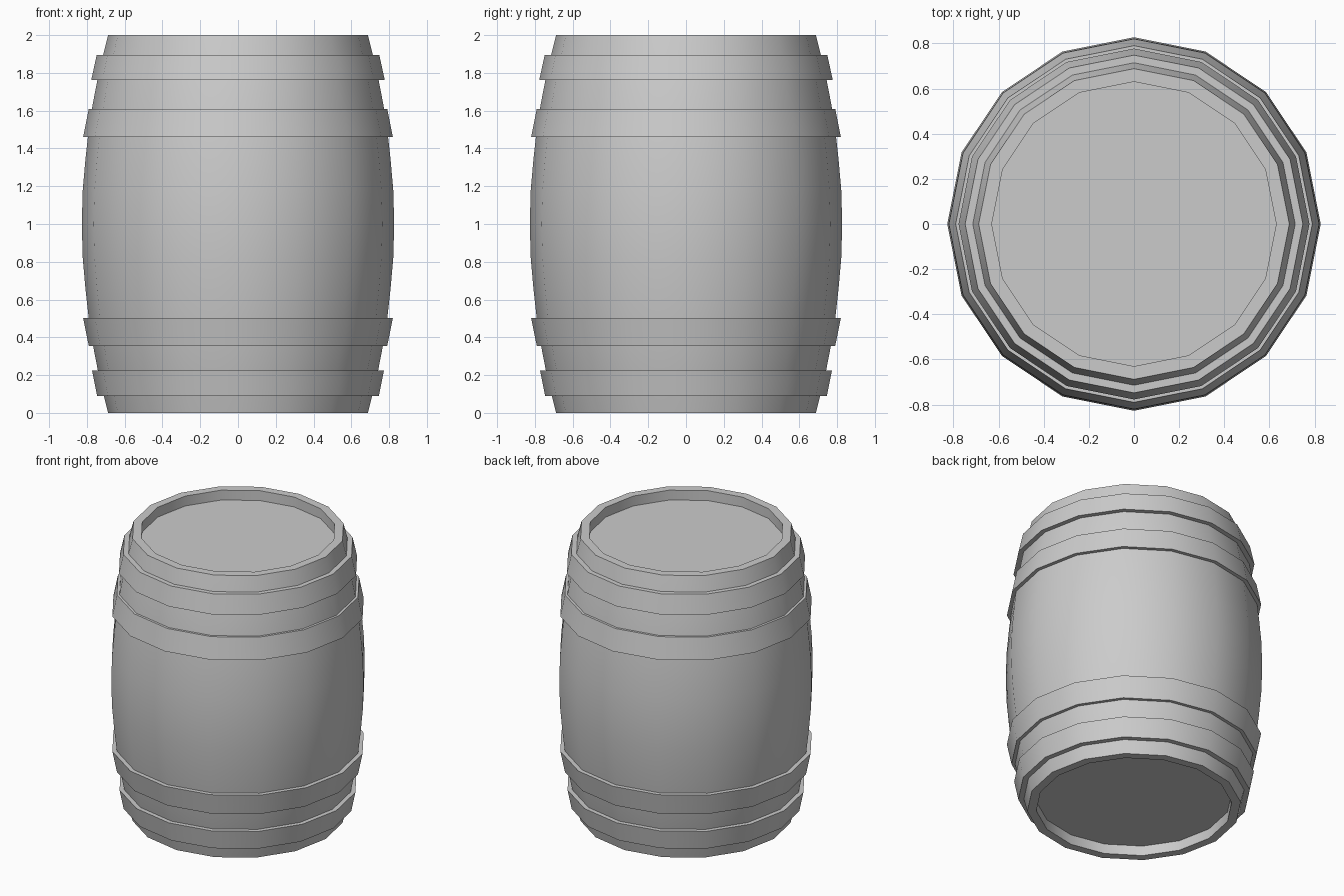
import bpy, bmesh, math

if "Cube" in bpy.data.objects:
    bpy.data.objects.remove(bpy.data.objects["Cube"])

SIDES = 16


def lathe(name, profile, closed=False):
    """Revolve (radius, z) points around z; radius 0 makes a single pole."""
    bm = bmesh.new()
    rings = []
    for r, z in profile:
        if r == 0:
            rings.append([bm.verts.new((0, 0, z))])
        else:
            rings.append([bm.verts.new((r * math.cos(a), r * math.sin(a), z))
                          for a in (2 * math.pi * i / SIDES for i in range(SIDES))])
    pairs = list(zip(rings, rings[1:]))
    if closed:
        pairs.append((rings[-1], rings[0]))
    for low, high in pairs:
        for i in range(SIDES):
            j = (i + 1) % SIDES
            if len(low) == 1:
                bm.faces.new((low[0], high[j], high[i]))
            elif len(high) == 1:
                bm.faces.new((low[i], low[j], high[0]))
            else:
                bm.faces.new((low[i], low[j], high[j], high[i]))
    # Merge the fan triangles of the flat ends into single polygons
    bmesh.ops.dissolve_verts(bm, verts=[ring[0] for ring in rings if len(ring) == 1])
    bmesh.ops.recalc_face_normals(bm, faces=bm.faces)
    mesh = bpy.data.meshes.new(name)
    bm.to_mesh(mesh)
    bm.free()
    obj = bpy.data.objects.new(name, mesh)
    bpy.context.collection.objects.link(obj)
    bpy.ops.object.select_all(action='DESELECT')
    obj.select_set(True)
    bpy.context.view_layer.objects.active = obj
    bpy.ops.object.shade_smooth_by_angle(angle=math.radians(30))
    return obj


# Bulging body with recessed ends, mirrored about z = 1
half = [(0, 0.07), (0.63, 0.07), (0.63, 0), (0.688, 0), (0.713, 0.1),
        (0.742, 0.225), (0.77, 0.37), (0.79, 0.5), (0.807, 0.65), (0.822, 0.82)]
body = half + [(0.827, 1.0)] + [(r, 2 - z) for r, z in reversed(half)]
lathe("barrel_body", body)

# Tapered hoops: bottom radius and height, top radius and height
hoops = {
    "bottom_hoop": (0.746, 0.09, 0.773, 0.225),
    "lower_hoop": (0.79, 0.355, 0.82, 0.503),
    "upper_hoop": (0.82, 1.46, 0.79, 1.61),
    "top_hoop": (0.777, 1.762, 0.748, 1.895),
}
for name, (r0, z0, r1, z1) in hoops.items():
    lathe(name, [(r0, z0), (r1, z1), (r1 - 0.045, z1), (r0 - 0.045, z0)], closed=True)
